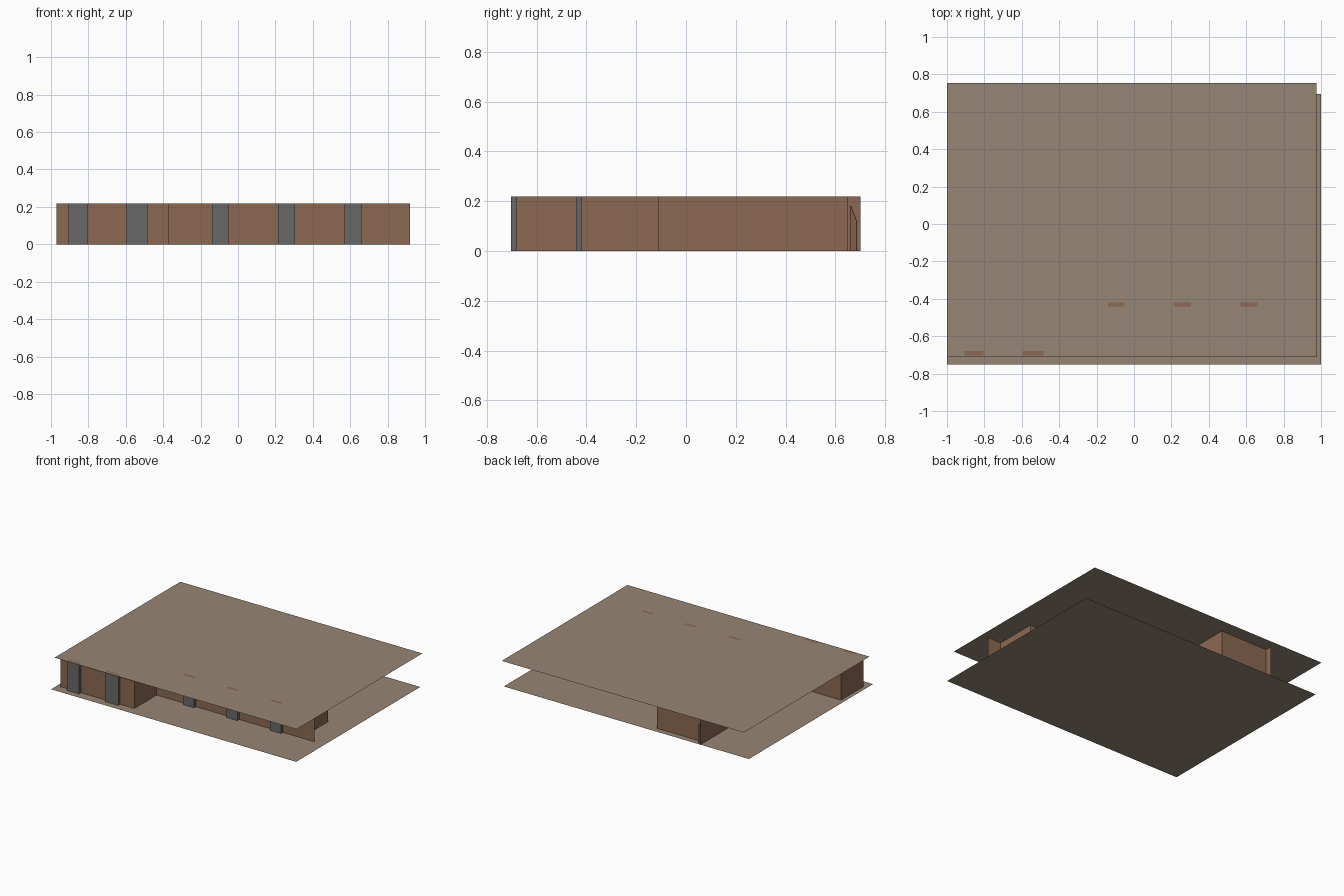
import bpy, bmesh
from mathutils import Vector

if "Cube" in bpy.data.objects:
    bpy.data.objects.remove(bpy.data.objects["Cube"])

H = 0.218  # storey height


def material(name, rgb):
    m = bpy.data.materials.new(name)
    m.diffuse_color = (*rgb, 1)
    m.use_nodes = True
    m.node_tree.nodes["Principled BSDF"].inputs["Base Color"].default_value = m.diffuse_color
    return m


slab_mat = material("beige_slab", (0.305, 0.238, 0.179))
wall_mat = material("brown_wall", (0.262, 0.141, 0.084))
window_mat = material("grey_window", (0.141, 0.141, 0.141))


def add_object(name, faces, mats):
    """faces: list of (points, material index)."""
    bm = bmesh.new()
    for pts, mi in faces:
        f = bm.faces.new([bm.verts.new(p) for p in pts])
        f.material_index = mi
    bmesh.ops.remove_doubles(bm, verts=bm.verts, dist=1e-5)
    me = bpy.data.meshes.new(name)
    bm.to_mesh(me)
    bm.free()
    for m in mats:
        me.materials.append(m)
    ob = bpy.data.objects.new(name, me)
    bpy.context.collection.objects.link(ob)


def slab(name, x0, x1, y0, y1, z):
    add_object(name, [([(x0, y0, z), (x1, y0, z), (x1, y1, z), (x0, y1, z)], 0)], [slab_mat])


def strip(a, b, mi):
    """Upright face standing on the plan line a-b."""
    return ([(*a, 0), (*b, 0), (*b, H), (*a, H)], mi)


def wall(name, a, b, bays=(), depth=0.0, capped=False):
    """Wall from a to b; each bay (start, end) along it steps out to the right-hand side."""
    a, b = Vector(a), Vector(b)
    d = (b - a).normalized()
    out = Vector((d.y, -d.x)) * depth
    faces, at = [], a
    for s, e in bays:
        p, q = a + d * s, a + d * e
        faces += [strip(at, p, 0), strip(p, p + out, 1),
                  strip(p + out, q + out, 1), strip(q + out, q, 1)]
        if capped:
            z = H + 0.0006
            faces.append(([(*v, z) for v in (p, p + out, q + out, q)], 0))
        at = q
    faces.append(strip(at, b, 0))
    add_object(name, faces, [wall_mat, window_mat])


# floor and ceiling sheets, slightly offset from each other
slab("floor", -1.0, 1.0, -0.75, 0.695, 0)
slab("ceiling", -1.0, 0.975, -0.71, 0.755, H)

# front walls with window bays
wall("front_wing_wall", (-0.97, -0.68), (-0.37, -0.68),
     [(0.065, 0.165), (0.375, 0.485)], 0.022, True)
wall("front_main_wall", (-0.37, -0.42), (0.92, -0.42),
     [(0.23, 0.32), (0.585, 0.675), (0.94, 1.03)], 0.022, True)

# left long wall, with two deeper bays, running past the back wall
wall("left_wall", (-0.605, 0.70), (-0.605, -0.42),
     [(0.40, 0.505), (0.95, 1.05)], 0.04)

# remaining plain walls
wall("wing_back_wall", (-0.605, -0.42), (-0.97, -0.42))
wall("wing_left_wall", (-0.97, -0.42), (-0.97, -0.68))
wall("wing_right_wall", (-0.37, -0.68), (-0.37, -0.42))
wall("right_end_wall", (0.81, -0.42), (0.81, -0.11))
wall("inner_long_wall", (0.81, -0.11), (-0.22, -0.11))
wall("inner_short_wall", (-0.22, -0.11), (-0.22, 0.65))
wall("back_wall", (-0.22, 0.65), (-0.605, 0.65))

# small sloping fin by the back corner
add_object("corner_fin", [([(-0.60, 0.66, 0), (-0.58, 0.685, 0),
                            (-0.58, 0.685, 0.12), (-0.60, 0.66, 0.185)], 0)], [wall_mat])
